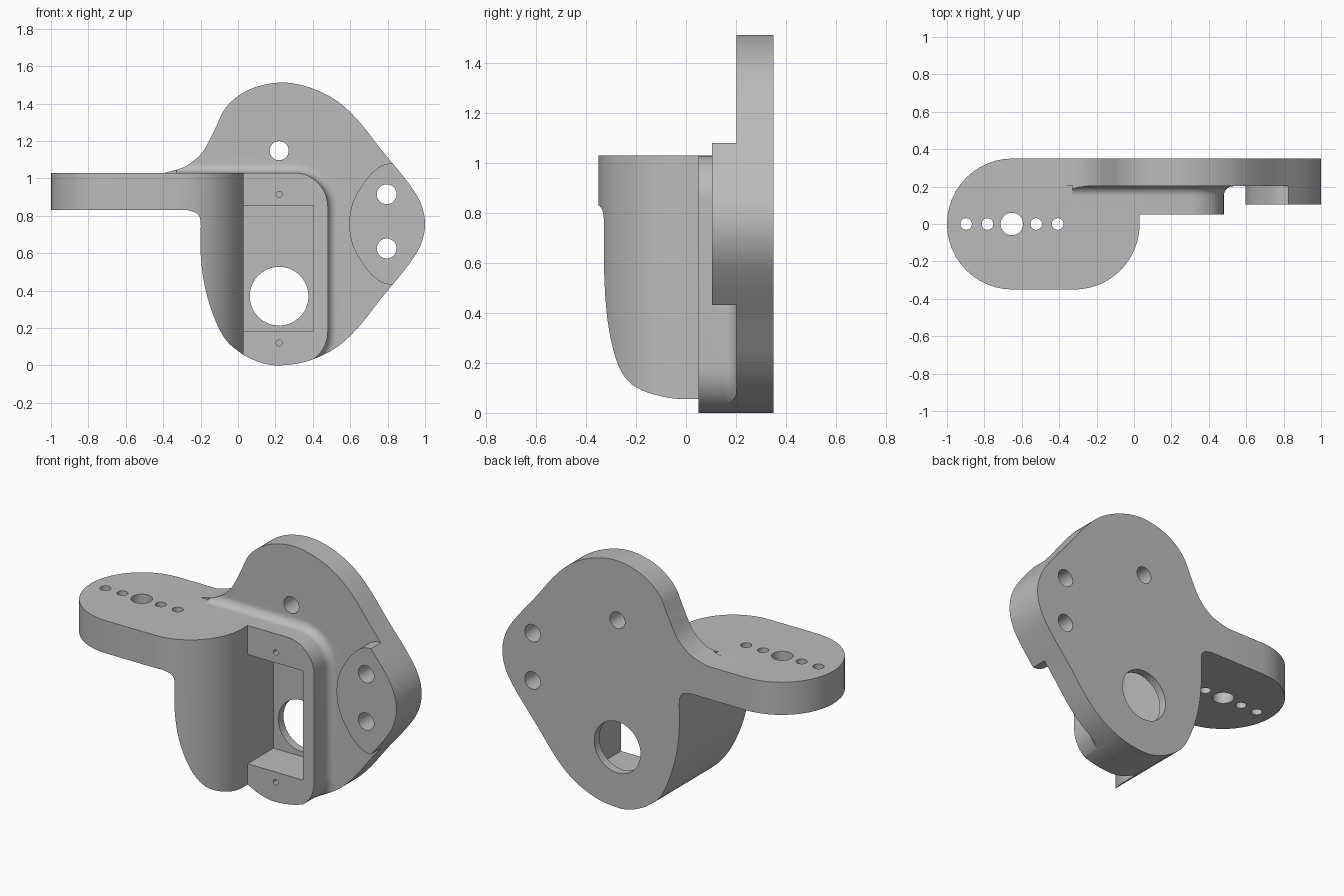
import bpy, bmesh, math
from mathutils import Vector

if "Cube" in bpy.data.objects:
    bpy.data.objects.remove(bpy.data.objects["Cube"])

GREY = (0.5, 0.5, 0.5, 1)
mat = bpy.data.materials.new("plain grey")
mat.use_nodes = True
mat.diffuse_color = GREY
mat.node_tree.nodes["Principled BSDF"].inputs["Base Color"].default_value = GREY


def loft(name, rings):
    """Closed solid through rings of 3D points."""
    bm = bmesh.new()
    loops = [[bm.verts.new(p) for p in r] for r in rings]
    n = len(loops[0])
    for a, b in zip(loops, loops[1:]):
        for i in range(n):
            j = (i + 1) % n
            bm.faces.new((a[i], a[j], b[j], b[i]))
    bm.faces.new(loops[0])
    bm.faces.new(loops[-1])
    bmesh.ops.recalc_face_normals(bm, faces=bm.faces)
    me = bpy.data.meshes.new(name)
    bm.to_mesh(me)
    bm.free()
    me.materials.append(mat)
    ob = bpy.data.objects.new(name, me)
    bpy.context.collection.objects.link(ob)
    return ob


def prism_y(name, pts, y0, y1):
    return loft(name, [[(x, y, z) for x, z in pts] for y in (y0, y1)])


def prism_z(name, pts, z0, z1):
    return loft(name, [[(x, y, z) for x, y in pts] for z in (z0, z1)])


def rect(x0, x1, z0, z1):
    return [(x0, z0), (x1, z0), (x1, z1), (x0, z1)]


def arc(cx, cy, r, a0, a1, n=24):
    angles = [math.radians(a0 + (a1 - a0) * i / n) for i in range(n + 1)]
    return [(cx + r * math.cos(a), cy + r * math.sin(a)) for a in angles]


def circle(cx, cy, r):
    return arc(cx, cy, r, 0, 360, 40)[:-1]


def smooth(pts, steps=6):
    """Open Catmull-Rom curve through the points."""
    p = [Vector(q) for q in pts]
    p = [2 * p[0] - p[1]] + p + [2 * p[-1] - p[-2]]
    out = []
    for a, b, c, d in zip(p, p[1:], p[2:], p[3:]):
        for i in range(steps):
            t = i / steps
            out.append(tuple(0.5 * (2 * b + (c - a) * t + (2 * a - 5 * b + 4 * c - d) * t * t
                                    + (3 * b - a - 3 * c + d) * t ** 3)))
    return out + [tuple(p[-2])]


def combine(target, tool, operation):
    mod = target.modifiers.new("combine", "BOOLEAN")
    mod.operation, mod.solver, mod.object = operation, "EXACT", tool
    bpy.context.view_layer.objects.active = target
    bpy.ops.object.modifier_apply(modifier=mod.name)
    bpy.data.objects.remove(tool)


# Shared left edge of plate and gusset, from under the arm to the bottom
left_edge = smooth([(-0.27, 0.83), (-0.22, 0.812), (-0.2, 0.765), (-0.2, 0.6),
                    (-0.177, 0.42), (-0.125, 0.25), (-0.06, 0.13), (0.03, 0.055)])

# Plate outline; the right side mirrors about mid height
MID = 0.756
lower = [(0.22, 0), (0.37, 0.022), (0.52, 0.092), (0.64, 0.2), (0.775, 0.37),
         (0.91, 0.535), (0.977, 0.645)]
upper = [(x, 2 * MID - z) for x, z in reversed(lower)]
outline = smooth([(0.03, 0.055), (0.12, 0.015)] + lower + [(1, MID)] + upper +
                 [(0.06, 1.475), (-0.06, 1.385), (-0.125, 1.26), (-0.19, 1.14),
                  (-0.28, 1.065), (-0.39, 1.03)])
outline += [(-0.39, 0.83)] + left_edge[:-1]

# Arm with gusset: front profile limited by the rounded plan shape
arm = prism_y("arm_and_gusset", [(0.03, 1.03), (-1.1, 1.03), (-1.1, 0.83)] + left_edge, -0.5, 0.5)
plan = arc(-0.65, 0, 0.35, 90, 270) + arc(-0.32, 0, 0.35, -90, 0) + [(0.03, 0.35)]
combine(arm, prism_z("arm_plan", plan, -0.2, 1.3), "INTERSECT")


# Mount block with a concave fillet flaring into the plate
def block_ring(y, flare):
    r = 0.18 + flare
    pts = arc(0.3, 0.18, r, -90, 0, 12) + arc(0.3, 0.85, r, 0, 90, 12)
    pts += [(-0.33, 1.03 + flare), (-0.33, -flare)]
    return [(x, y, z) for x, z in pts]


FILLET = 0.05
rings = [block_ring(0.05, 0)]
for i in range(9):
    a = math.radians(90 * i / 8)
    rings.append(block_ring(0.152 + FILLET * math.sin(a), FILLET * (1 - math.cos(a))))
rings.append(block_ring(0.27, FILLET))
body = prism_y("bracket_body", rect(-0.6, 1.2, -0.2, 1.7), 0.202, 0.5)
combine(body, loft("mount_block", rings), "UNION")

# Raised ear on the right
ear_top = [(1.07, MID), (1.01, 0.96), (0.89, 1.06), (0.8, 1.078), (0.725, 1.037),
           (0.655, 0.95), (0.61, 0.86), (0.595, MID)]
ear_low = [(x, 2 * MID - z) for x, z in reversed(ear_top[:-1])]
ear = smooth(ear_top + ear_low)[:-1]
combine(body, prism_y("ear", ear, 0.105, 0.28), "UNION")

# Trim to the outline and join the arm
combine(body, prism_y("outline", outline, -0.2, 0.35), "INTERSECT")
combine(body, arm, "UNION")

# Pocket and holes
combine(body, prism_y("pocket", rect(0.03, 0.405, 0.183, 0.852), -0.1, 0.3), "DIFFERENCE")
for x, z, r, depth in [(0.22, 0.37, 0.157, 0.5), (0.22, 1.148, 0.051, 0.5),
                       (0.795, 0.915, 0.053, 0.5), (0.795, 0.625, 0.053, 0.5),
                       (0.22, 0.915, 0.016, 0.2), (0.22, 0.12, 0.016, 0.2)]:
    combine(body, prism_y("hole", circle(x, z, r), 0, depth), "DIFFERENCE")
for offset, r in [(-0.245, 0.031), (-0.13, 0.031), (0, 0.06), (0.13, 0.031), (0.245, 0.031)]:
    combine(body, prism_z("arm_hole", circle(-0.653 + offset, 0, r), 0.7, 1.2), "DIFFERENCE")

# Shading
bpy.ops.object.select_all(action="DESELECT")
body.select_set(True)
bpy.context.view_layer.objects.active = body
bpy.ops.object.shade_smooth_by_angle(angle=math.radians(30))
